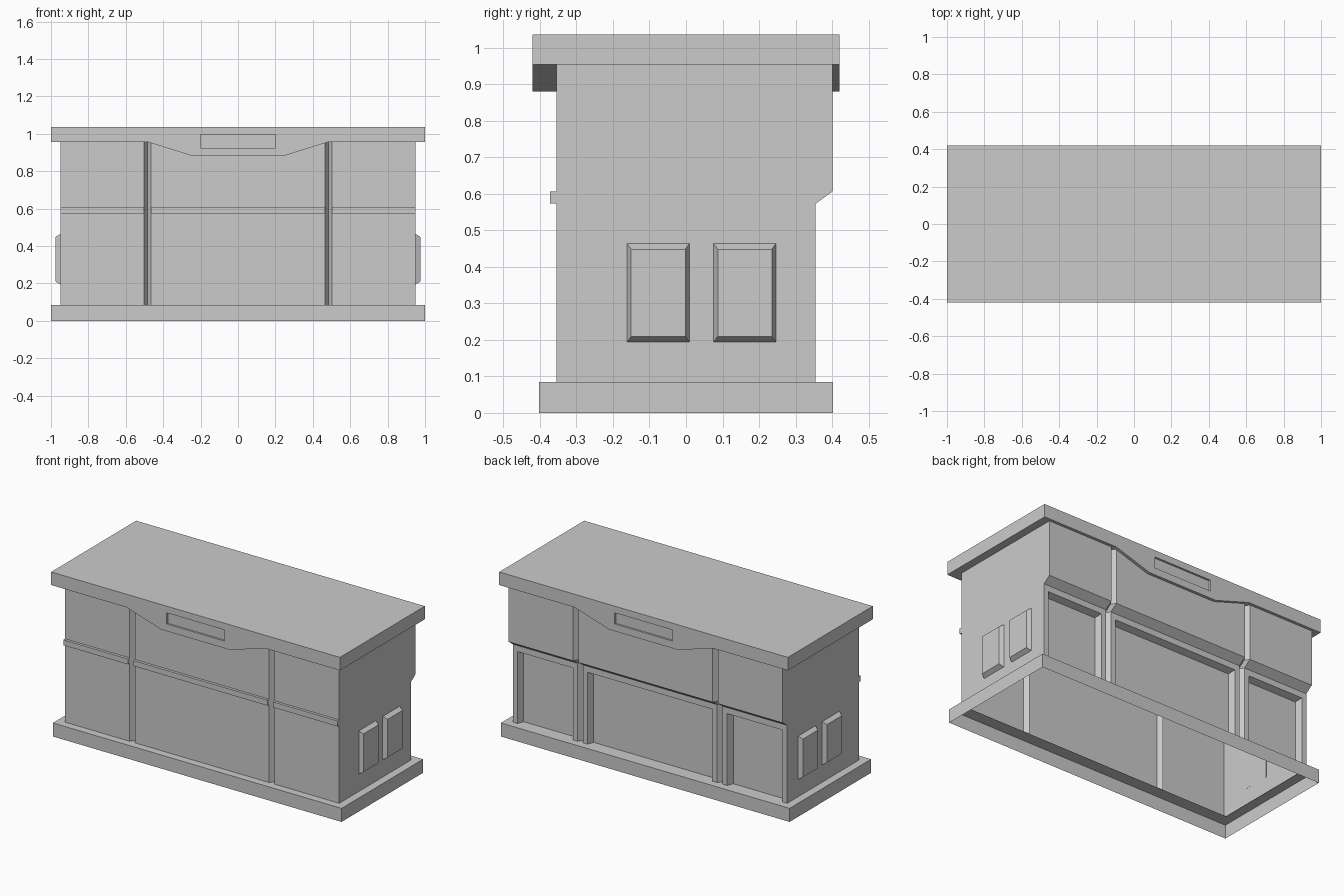
import bpy, bmesh

if "Cube" in bpy.data.objects:
    bpy.data.objects.remove(bpy.data.objects["Cube"])


def make_object(name, faces):
    """Build one object from a list of polygons, welding shared corners."""
    bm = bmesh.new()
    for pts in faces:
        bm.faces.new([bm.verts.new(p) for p in pts])
    bmesh.ops.remove_doubles(bm, verts=bm.verts, dist=0.0005)
    bmesh.ops.recalc_face_normals(bm, faces=bm.faces)
    mesh = bpy.data.meshes.new(name)
    bm.to_mesh(mesh)
    bm.free()
    ob = bpy.data.objects.new(name, mesh)
    bpy.context.collection.objects.link(ob)
    return ob


def rect(x0, x1, y0, y1, z):
    return [(x0, y0, z), (x1, y0, z), (x1, y1, z), (x0, y1, z)]


def bridge(a, b, closed=True):
    n = len(a)
    return [[a[i], a[(i + 1) % n], b[(i + 1) % n], b[i]]
            for i in range(n if closed else n - 1)]


# Base plinth: open underneath, with a ledge running in to the body
lo = rect(-1, 1, -.403, .403, 0)
hi = rect(-1, 1, -.403, .403, .085)
ledge = rect(-.94, .94, -.325, .312, .085)
make_object("base_plinth", bridge(lo, hi) + bridge(hi, ledge))

# Body: side section swept along x, pinched inward at each V groove
Z0, ZS, ZT = .085, .573, .955
GROOVE = .028


def front(x, d):
    return [(x, -.355 + d, Z0), (x, -.355 + d, ZT)]


def back(x, d):
    return [(x, .355 - d, Z0), (x, .355 - d, ZS), (x, .402 - d, .607), (x, .402 - d, ZT)]


def recessed_panel(x0, x1):
    """Back bay: two stiles and a top rail around a sunken panel with sloped reveals."""
    m, b, y, yi, zt = .032, .014, .355, .315, .535
    a0, a1 = x0 + m, x1 - m
    outer = [(a0, y, Z0), (a0, y, zt), (a1, y, zt), (a1, y, Z0)]
    inner = [(a0 + b, yi, Z0), (a0 + b, yi, zt - b), (a1 - b, yi, zt - b), (a1 - b, yi, Z0)]
    out = [[(p, y, Z0), (q, y, Z0), (q, y, zt), (q, y, ZS), (p, y, ZS), (p, y, zt)]
           for p, q in ((x0, a0), (a1, x1))]
    out.append([(a0, y, zt), (a1, y, zt), (a1, y, ZS), (a0, y, ZS)])
    return out + bridge(outer, inner, False) + [inner]


stations = [(-.95, 0), (-.502, 0), (-.484, GROOVE), (-.465, 0),
            (.465, 0), (.484, GROOVE), (.502, 0), (.95, 0)]
faces = []
for (xa, da), (xb, db) in zip(stations, stations[1:]):
    faces += bridge(front(xa, da), front(xb, db), False)
    strips = bridge(back(xa, da), back(xb, db), False)
    if da == db == 0:
        faces += recessed_panel(xa, xb) + strips[1:]
    else:
        faces += strips
for x in (-.95, .95):
    faces.append(front(x, 0) + back(x, 0)[::-1])
make_object("body", faces)

# Front moulding, broken at the grooves
for i, (xa, xb) in enumerate(((-.95, -.502), (-.465, .465), (.502, .95))):
    a, b = rect(xa, xb, -.372, -.35, .573), rect(xa, xb, -.372, -.35, .607)
    make_object(f"front_moulding_{i + 1}", bridge(a, b) + [a, b])

# Top slab with dropped aprons and a shallow plate recess, front and back
TOP, W, H = 1.037, .2, .42
edge = [(-1, .955), (-.48, .955), (-.24, .88), (.24, .88), (.48, .955), (1, .955)]
hole = [(-W, .925), (W, .925), (W, .995), (-W, .995)]
faces = [rect(-1, 1, -H, H, TOP)]
for s in (-1, 1):
    def at(pts, y):
        return [(x, s * y, z) for x, z in pts]
    faces += [at(p, H) for p in (
        edge[:3] + [hole[0], hole[3], (-1, TOP)],
        edge[3:] + [(1, TOP), hole[2], hole[1]],
        [edge[2], edge[3], hole[1], hole[0]],
        [hole[3], hole[2], (1, TOP), (-1, TOP)])]
    faces += bridge(at(hole, H), at(hole, H - .012)) + [at(hole, H - .012)]
    faces += bridge(at(edge, H), at(edge, .35), False)
    faces.append([(s, -H, .955), (s, -.35, .955), (s, .35, .955),
                  (s, H, .955), (s, H, TOP), (s, -H, TOP)])
    faces.append(rect(s, s * .94, -.35, .35, .955))
make_object("top_slab", faces)

# Raised bevelled panels on both ends
for side, s in (("right", 1), ("left", -1)):
    for i, (y0, y1) in enumerate(((-.162, .01), (.075, .247))):
        def quad(x, m):
            return [(s * x, y0 + m, .193 + m * 1.4), (s * x, y1 - m, .193 + m * 1.4),
                    (s * x, y1 - m, .465 - m * 1.4), (s * x, y0 + m, .465 - m * 1.4)]
        base, cap = quad(.949, 0), quad(.975, .012)
        make_object(f"{side}_end_panel_{i + 1}", bridge(base, cap) + [cap, base])
